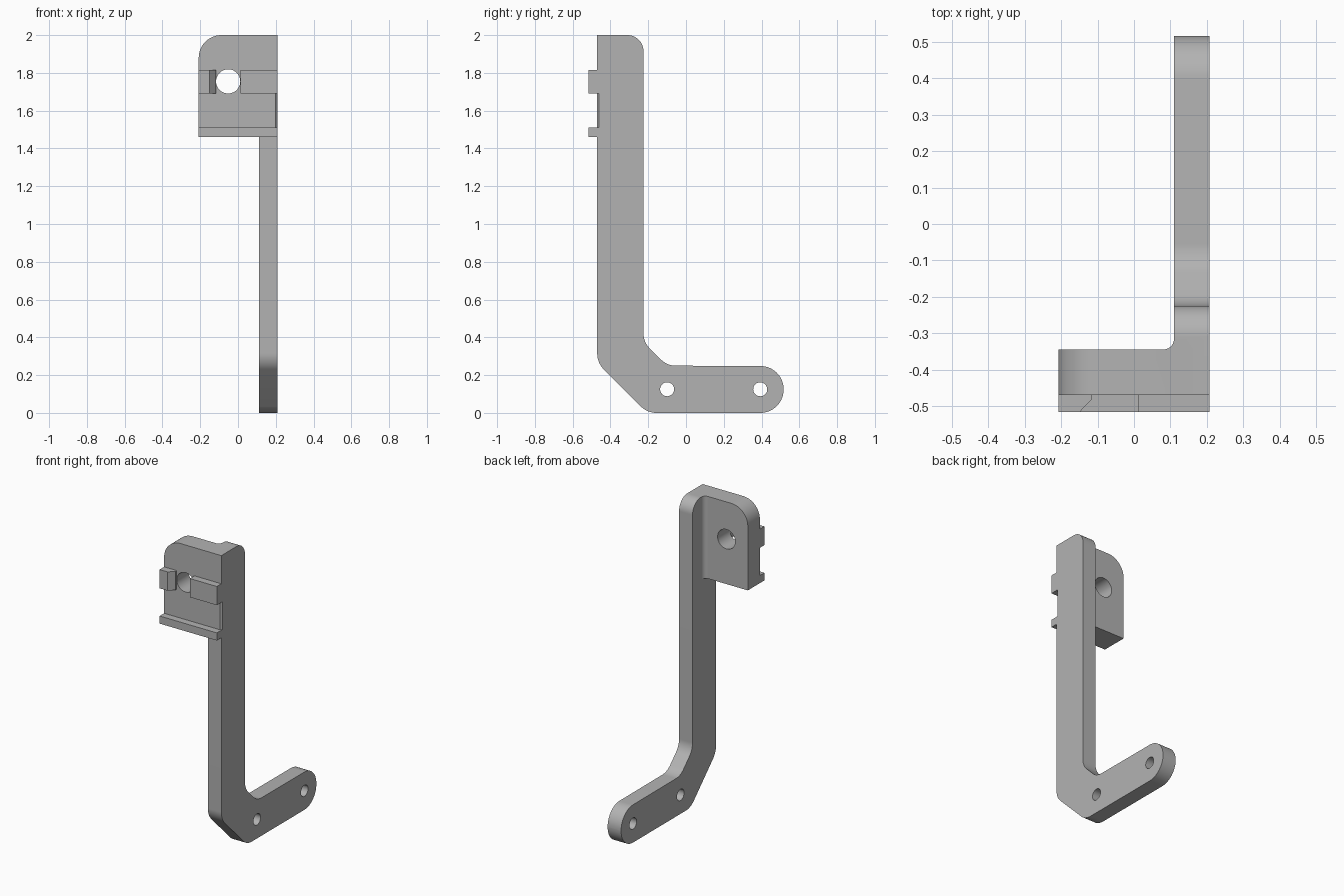
import bpy, bmesh, math
from mathutils import Vector

cube = bpy.data.objects.get("Cube")
if cube:
    bpy.data.objects.remove(cube, do_unlink=True)

grey = bpy.data.materials.new("plain grey")
grey.use_nodes = True
grey.diffuse_color = (0.45, 0.45, 0.45, 1)
grey.node_tree.nodes["Principled BSDF"].inputs["Base Color"].default_value = (0.45, 0.45, 0.45, 1)


def rounded(corners, steps=14):
    """Outline from (u, v, radius) corners; each corner is replaced by an arc."""
    out = []
    for i, (u, v, r) in enumerate(corners):
        p = Vector((u, v))
        if r == 0:
            out.append(p)
            continue
        a = (Vector(corners[i - 1][:2]) - p).normalized()
        b = (Vector(corners[(i + 1) % len(corners)][:2]) - p).normalized()
        half = a.angle(b) / 2
        centre = p + (a + b).normalized() * (r / math.sin(half))
        start = p + a * (r / math.tan(half)) - centre
        end = p + b * (r / math.tan(half)) - centre
        sweep = start.angle_signed(end)
        for k in range(steps + 1):
            t = -sweep * k / steps
            c, s = math.cos(t), math.sin(t)
            out.append(centre + Vector((c * start.x - s * start.y, s * start.x + c * start.y)))
    return out


def prism(name, outline, axis, low, high):
    """Extrude a 2D outline along an axis; the outline uses the other two axes in order."""
    bm = bmesh.new()

    def place(p, w):
        co = [p[0], p[1]]
        co.insert("xyz".index(axis), w)
        return bm.verts.new(co)

    face = bm.faces.new([place(p, low) for p in outline])
    ext = bmesh.ops.extrude_face_region(bm, geom=[face])
    shift = Vector([high - low if a == axis else 0 for a in "xyz"])
    bmesh.ops.translate(bm, vec=shift, verts=[v for v in ext["geom"] if isinstance(v, bmesh.types.BMVert)])
    bmesh.ops.remove_doubles(bm, verts=bm.verts, dist=1e-5)
    bmesh.ops.recalc_face_normals(bm, faces=bm.faces)
    mesh = bpy.data.meshes.new(name)
    bm.to_mesh(mesh)
    bm.free()
    mesh.materials.append(grey)
    obj = bpy.data.objects.new(name, mesh)
    bpy.context.collection.objects.link(obj)
    return obj


def circle(u, v, r, n=40):
    return [(u + r * math.cos(2 * math.pi * i / n), v + r * math.sin(2 * math.pi * i / n)) for i in range(n)]


def box(u0, u1, v0, v1):
    return [(u0, v0), (u1, v0), (u1, v1), (u0, v1)]


def combine(target, tool, operation):
    mod = target.modifiers.new(operation.lower(), "BOOLEAN")
    mod.operation, mod.solver, mod.object = operation, "EXACT", tool
    bpy.context.view_layer.objects.active = target
    bpy.ops.object.modifier_apply(modifier=mod.name)
    bpy.data.objects.remove(tool, do_unlink=True)


# Bent arm with a rounded foot
arm = prism("bracket", rounded([
    (-0.47, 2, 0), (-0.225, 2, 0.085), (-0.225, 0.375, 0.11), (-0.10, 0.25, 0.11),
    (0.517, 0.248, 0.1235), (0.517, 0, 0.1235), (-0.205, 0, 0.12), (-0.47, 0.265, 0.12)]),
    "x", 0.11, 0.208)

# Mounting plate, its inner fillet and the front ribs
parts = [
    prism("plate", rounded([(-0.208, 1.46, 0), (0.16, 1.46, 0), (0.16, 2, 0), (-0.208, 2, 0.12)]),
          "y", -0.47, -0.345),
    prism("fillet", rounded([(0.14, -0.37, 0), (0.14, -0.315, 0), (0.11, -0.315, 0),
                             (0.11, -0.345, 0.0299), (0.08, -0.345, 0), (0.08, -0.37, 0)]),
          "z", 1.46, 2),
    prism("lower_rib", box(-0.208, 0.208, -0.517, -0.45), "z", 1.46, 1.51),
    prism("upper_rib", box(0.012, 0.208, -0.517, -0.45), "z", 1.692, 1.815),
    prism("chamfered_rib", [(-0.208, -0.45), (-0.117, -0.45), (-0.117, -0.483),
                            (-0.15, -0.517), (-0.208, -0.517)], "z", 1.692, 1.815),
]
for part in parts:
    combine(arm, part, "UNION")

# Through holes and the small edge chamfer between the ribs
cutters = [
    prism("plate_hole", circle(-0.052, 1.755, 0.064), "y", -0.6, -0.2),
    prism("bend_hole", circle(-0.10, 0.125, 0.037), "x", 0, 0.3),
    prism("foot_hole", circle(0.393, 0.125, 0.037), "x", 0, 0.3),
    prism("edge_chamfer", [(0.198, -0.47), (0.208, -0.46), (0.22, -0.46), (0.22, -0.48), (0.198, -0.48)],
          "z", 1.51, 1.692),
]
for cutter in cutters:
    combine(arm, cutter, "DIFFERENCE")

for obj in bpy.context.selected_objects:
    obj.select_set(False)
arm.select_set(True)
bpy.context.view_layer.objects.active = arm
bpy.ops.object.shade_smooth_by_angle(angle=math.radians(25))
